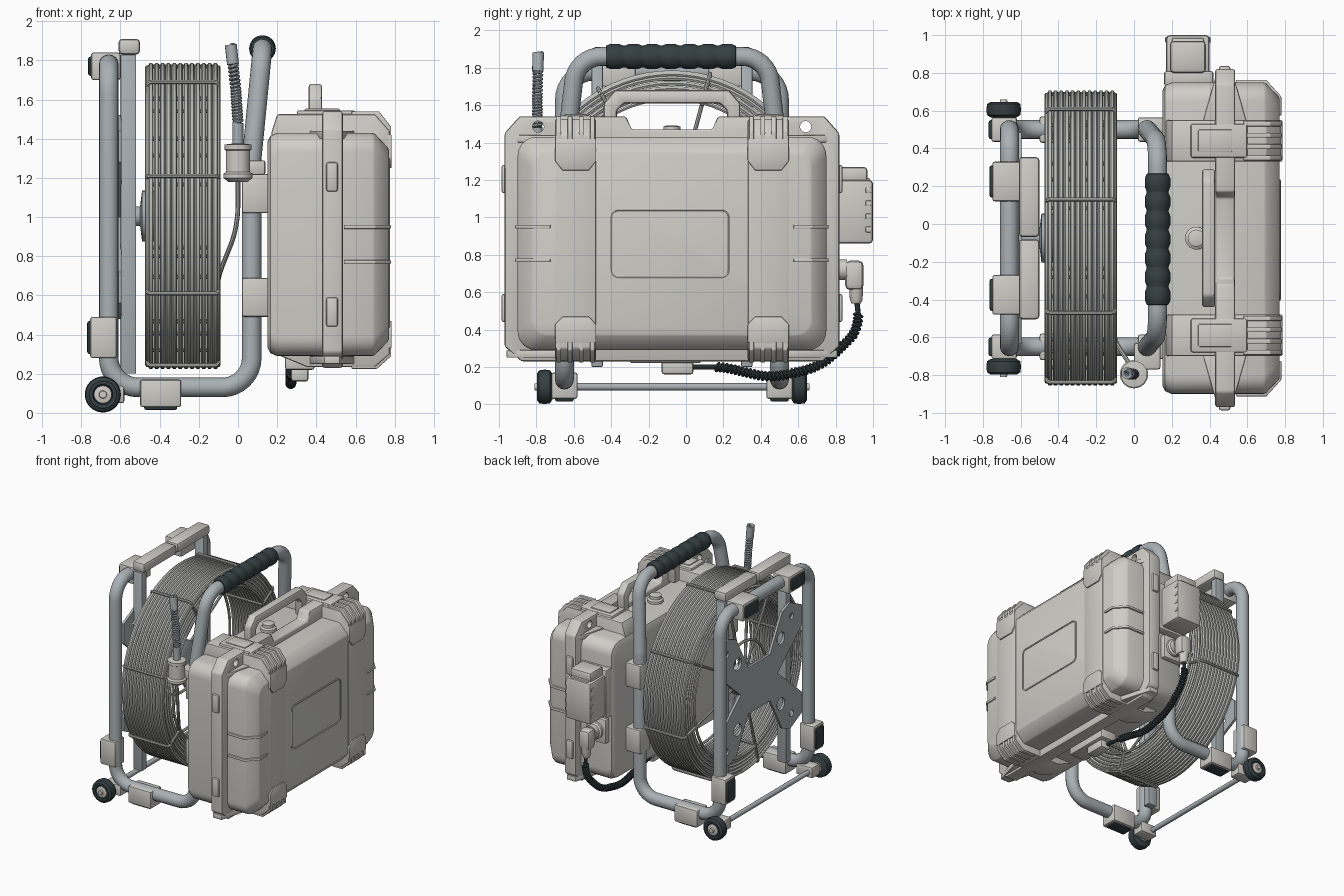
import bpy, bmesh, math
from mathutils import Vector as V

if "Cube" in bpy.data.objects:
    bpy.data.objects.remove(bpy.data.objects["Cube"])
pi = math.pi

def mat(name, c):
    m = bpy.data.materials.new(name)
    m.diffuse_color = (*c, 1)
    m.use_nodes = True
    m.node_tree.nodes["Principled BSDF"].inputs["Base Color"].default_value = m.diffuse_color
    return m
SHELL = mat("shell_grey", (0.62, 0.61, 0.57))
STEEL = mat("steel_grey", (0.40, 0.44, 0.46))
WIRE = mat("wire_grey", (0.50, 0.50, 0.48))
DARK = mat("rubber_dark", (0.035, 0.05, 0.055))
CY = -0.075                                   # symmetry plane of the model in y
SIDES = (-0.65, 0.50)                         # y of the two frame sides

def flip(y): return 2 * CY - y
def at(axis, u, v, h):
    return V({'x': (h, u, v), 'y': (u, h, v), 'z': (u, v, h)}[axis])

def add(name, me, m):
    ob = bpy.data.objects.new(name, me)
    bpy.context.collection.objects.link(ob)
    me.materials.clear()
    me.materials.append(m)
    return ob

def loft(name, rings, m=SHELL, bevel=0, seg=2):
    bm = bmesh.new()
    vs = [[bm.verts.new(p) for p in r] for r in rings]
    n = len(vs[0])
    for a, b in zip(vs, vs[1:]):
        for i in range(n):
            bm.faces.new((a[i], a[(i + 1) % n], b[(i + 1) % n], b[i]))
    bm.faces.new(vs[0][::-1]); bm.faces.new(vs[-1])
    bmesh.ops.recalc_face_normals(bm, faces=bm.faces)
    if bevel:
        es = [e for e in bm.edges if e.calc_face_angle(0) > 0.4]
        bmesh.ops.bevel(bm, geom=es, offset=bevel, segments=seg, affect='EDGES', profile=0.5, clamp_overlap=True)
    me = bpy.data.meshes.new(name)
    bm.to_mesh(me); bm.free()
    return add(name, me, m)

def prism(name, pts, axis, a, b, m=SHELL, bevel=0):
    return loft(name, [[at(axis, u, v, h) for u, v in pts] for h in (a, b)], m, bevel)

def box(name, x0, x1, y0, y1, z0, z1, m=SHELL, bevel=0.012):
    return prism(name, [(x0, y0), (x1, y0), (x1, y1), (x0, y1)], 'z', z0, z1, m, bevel)

def lathe(name, prof, axis, u, v, m=SHELL, n=32):
    return loft(name, [[at(axis, u + r * math.cos(2 * pi * i / n), v + r * math.sin(2 * pi * i / n), h)
                        for i in range(n)] for r, h in prof], m)

def rrect(x, inset, r, n=6):
    y0, y1, z0, z1 = -0.90 + inset, 0.75 - inset, 0.29 + inset, 1.43 - inset
    return [V((x, cy + r * math.cos(a + k * pi / 2 / n), cz + r * math.sin(a + k * pi / 2 / n)))
            for cy, cz, a in ((y1 - r, z1 - r, 0), (y0 + r, z1 - r, pi / 2), (y0 + r, z0 + r, pi), (y1 - r, z0 + r, 1.5 * pi))
            for k in range(n + 1)]

def fillet(pts, r, closed=False, n=8):
    out, pts = [], [V(p) for p in pts]
    for i, p in enumerate(pts):
        if not closed and i in (0, len(pts) - 1):
            out.append(p); continue
        a, b = pts[i - 1], pts[(i + 1) % len(pts)]
        d1, d2 = (a - p).normalized(), (b - p).normalized()
        t = min(r / math.tan(max(d1.angle(d2), .01) / 2), 0.48 * (a - p).length, 0.48 * (b - p).length)
        s, e = p + d1 * t, p + d2 * t
        w = math.sin(d1.angle(d2) / 2)        # rational quadratic arc
        for k in range(n + 1):
            q = k / n
            c = ((1 - q) ** 2, 2 * w * q * (1 - q), q * q)
            out.append((s * c[0] + p * c[1] + e * c[2]) / sum(c))
    return out

def wires(name, paths, r, m, closed=False, res=2):
    cu = bpy.data.curves.new(name, 'CURVE')
    cu.dimensions = '3D'; cu.bevel_depth = r; cu.bevel_resolution = res; cu.use_fill_caps = True
    for p in paths:
        s = cu.splines.new('POLY')
        s.points.add(len(p) - 1)
        for q, c in zip(s.points, p): q.co = (*c, 1)
        s.use_cyclic_u = closed
    ob = bpy.data.objects.new(name, cu)
    me = bpy.data.meshes.new_from_object(ob)
    bpy.data.objects.remove(ob)
    return add(name, me, m)

def helix(name, path, side, R, r, turns, m, n=9):
    pts, N = [], turns * n
    for k in range(N + 1):
        f = k / N * (len(path) - 1)
        i = min(int(f), len(path) - 2)
        d = path[i + 1] - path[i]
        nrm = d.cross(side).normalized()
        a = 2 * pi * k / n
        pts.append(path[i] + d * (f - i) + side * R * math.cos(a) + nrm * R * math.sin(a))
    return wires(name, [pts], r, m, res=1)

def drill(ob, name, holes, x0, x1):
    for i, (y, z, r) in enumerate(holes):
        c = lathe(f"{name}_{i}", [(r, x0), (r, x1)], 'x', y, z, n=24)
        c.hide_render = True; c.hide_viewport = False; c.display_type = 'WIRE'
        md = ob.modifiers.new("hole", 'BOOLEAN'); md.operation = 'DIFFERENCE'; md.object = c; md.solver = 'EXACT'
    bpy.context.view_layer.update()           # bake the holes and drop the cutters
    me = bpy.data.meshes.new_from_object(ob.evaluated_get(bpy.context.evaluated_depsgraph_get()))
    cutters = [md.object for md in ob.modifiers]
    ob.modifiers.clear(); ob.data = me
    for c in cutters: bpy.data.objects.remove(c)

# Tubular frame: one closed loop
half = [(-0.66, -0.65, 1.78), (-0.66, -0.65, 0.13), (0.07, -0.65, 0.13), (0.07, -0.65, 1.3), (0.125, -0.585, 1.86)]
loop = half + [(x, flip(y), z) for x, y, z in reversed(half)]
wires("frame_tube", [fillet(loop, 0.15, True)], 0.05, STEEL, True, 6)
prof = [(0.045, -0.43)]
for i in range(7):
    y = -0.43 + i * 0.1
    prof += [(0.058, y + 0.003), (0.067, y + 0.025), (0.068, y + 0.07), (0.058, y + 0.095)]
lathe("handle_grip", prof + [(0.045, 0.27)], 'y', 0.125, 1.86, DARK)

# Clamps, rubber pads and wheels on both sides
for i, y in enumerate(SIDES):
    box(f"floor_clamp_{i}", -0.50, -0.29, y - 0.07, y + 0.07, 0.03, 0.17)
    box(f"floor_pad_{i}", -0.48, -0.31, y - 0.05, y + 0.05, 0.015, 0.04, DARK)
    box(f"rear_low_clamp_{i}", -0.755, -0.62, y - 0.065, y + 0.065, 0.28, 0.49)
    box(f"rear_low_pad_{i}", -0.77, -0.74, y - 0.05, y + 0.05, 0.30, 0.47, DARK)
    for j, z in enumerate((0.49, 1.02)):
        box(f"case_clamp_{i}_{j}", 0.02, 0.16, y - 0.065, y + 0.065, z, z + 0.2)
    yt = CY + (-0.30 if i == 0 else 0.30)
    box(f"rear_top_clamp_{i}", -0.75, -0.60, yt - 0.105, yt + 0.105, 1.70, 1.84)
    box(f"rear_top_pad_{i}", -0.765, -0.73, yt - 0.085, yt + 0.085, 1.72, 1.82, DARK)
    s = -1 if i == 0 else 1
    yw = CY + s * 0.64
    lathe(f"wheel_tyre_{i}", [(0.07, yw), (0.088, yw + s * .012), (0.092, yw + s * .04), (0.088, yw + s * .07),
          (0.07, yw + s * .082), (0.052, yw + s * .08), (0.048, yw + s * .065)], 'y', -0.69, 0.094, DARK)
    lathe(f"wheel_hub_{i}", [(0.045, yw - s * .01), (0.045, yw + s * .075), (0.02, yw + s * .08), (0.018, yw + s * .095)], 'y', -0.69, 0.094)
    box(f"axle_bracket_{i}", -0.73, -0.58, y - 0.05, y + 0.05, 0.05, 0.14)
lathe("axle_rod", [(0.02, -0.76), (0.02, 0.61)], 'y', -0.69, 0.094, STEEL, 16)

# Rear posts, top pads and spider plate
for i, s in enumerate((-1, 1)):
    y = CY + s * 0.40
    box(f"rear_post_{i}", -0.60, -0.52, y - 0.03, y + 0.03, 0.20, 1.83, STEEL, 0.006)
    y0, y1 = sorted((CY + s * 0.006, CY + s * 0.43))
    box(f"top_pad_{i}", -0.61, -0.50, y0, y1, 1.83, 1.91, SHELL, 0.02)
quad = [(0.56, 0.28), (0.56, 0.44), (0.40, 0.52), (0.30, 0.48), (0.14, 0.19)]
top = quad + [(-y, z) for y, z in reversed(quad)] + [(-0.24, 0)]
sp = [(CY + y, 1.0 + z) for y, z in top + [(-y, -z) for y, z in top]]
plate = prism("spider_plate", sp, 'x', -0.615, -0.595, STEEL)
drill(plate, "plate_cut", [(CY + a * y, 1 + b * z, r) for a in (-1, 1) for b in (-1, 1)
      for y, z, r in ((0.28, 0.27, 0.05), (0.42, 0.40, 0.025))], -0.7, -0.5)

# Cable reel: coils, wire cage, hub
def ring(x, r, n=72):
    return [V((x, CY + r * math.cos(2 * pi * k / n), 1.005 + r * math.sin(2 * pi * k / n))) for k in range(n)]
wires("cable_coils", [ring(-0.445 + i * 0.03, 0.768 - j * 0.028) for i in range(12) for j in range(5)], 0.0145, WIRE, True, 1)
wires("cage_rings", [ring(x, r) for x in (-0.463, -0.10) for r in (0.76, 0.63)] + [ring(-0.463, 0.30)], 0.011, WIRE, True, 1)
bars = []
for k in range(8):
    a = math.radians(75 + 45 * k)
    bars.append(fillet([(x, CY + r * math.cos(a), 1.005 + r * math.sin(a)) for x, r in
                ((-0.463, 0.1), (-0.463, 0.79), (-0.10, 0.79), (-0.10, 0.62), (-0.463, 0.62))], 0.02, n=4))
wires("cage_bars", bars, 0.011, WIRE, res=2)
lathe("reel_hub", [(0.05, -0.60), (0.05, -0.50), (0.13, -0.49), (0.13, -0.43), (0.08, -0.41)], 'x', CY, 1.005, STEEL)

# Carrying case: shells, flange, raised latch bands
loft("case_base", [rrect(0.15, 0.045, .1), rrect(0.165, 0.015, .1), rrect(0.20, 0, .1), rrect(0.50, 0, .1)])
loft("case_lid", [rrect(0.48, 0, .1), rrect(0.685, 0, .1), rrect(0.70, 0.006, .1), rrect(0.765, 0.075, .08), rrect(0.77, 0.085, .08)])
fl = [(-0.97, 0.31), (-0.97, 1.45), (-0.89, 1.54), (-0.32, 1.54), (-0.29, 1.47)]
fl += [(flip(y), z) for y, z in reversed(fl)] + [(0.73, 0.23), (-0.88, 0.23)]
flange = prism("case_flange", fl, 'x', 0.43, 0.535, SHELL, 0.012)
drill(flange, "flange_cut", [(-0.79, 1.485, 0.03), (flip(-0.79), 1.485, 0.03)], 0.3, 0.7)
band = [(0.17, 1.43), (0.2, 1.525), (0.70, 1.525), (0.775, 1.44), (0.775, 0.30), (0.70, 0.235), (0.35, 0.235), (0.17, 0.31)]
def pair(y0, y1): return ((y0, y1), (flip(y1), flip(y0)))
for i, (a, b) in enumerate(pair(-0.70, -0.48)):
    prism(f"latch_band_{i}", band, 'y', a, b, SHELL, 0.01)
    for k in range(4):
        y = a + 0.02 + k * (b - a - 0.04) / 3
        prism(f"latch_rib_{i}_{k}", [(0.58, 1.50), (0.58, 1.54), (0.72, 1.54), (0.782, 1.46), (0.782, 1.34), (0.74, 1.34)],
              'y', y - 0.013, y + 0.013, SHELL, 0.004)
        prism(f"hinge_rib_{i}_{k}", [(0.58, 0.26), (0.58, 0.225), (0.71, 0.225), (0.782, 0.29), (0.782, 0.40), (0.74, 0.40)],
              'y', y - 0.013, y + 0.013, SHELL, 0.004)
    for nm, z0, z1 in (("upper", 1.42, 1.25), ("lower", 0.33, 0.47)):
        zk = z1 + (z0 - z1) * 0.3
        prism(f"latch_pad_{nm}_{i}", [(a, z0), (b, z0), (b, zk), (b - .04, z1), (a + .04, z1), (a, zk)], 'x', 0.75, 0.785, SHELL, 0.006)
    box(f"latch_top_{i}", 0.30, 0.60, a + 0.02, b - 0.02, 1.50, 1.545)
    box(f"latch_lever_{i}", 0.34, 0.52, a + 0.05, b - 0.05, 1.53, 1.553, SHELL, 0.006)
for i, s in enumerate((-1, 1)):
    for j, z in enumerate((0.77, 0.95)):          # corner ribs
        prism(f"corner_rib_{i}_{j}", [(x, CY + s * y) for x, y in ((0.54, 0.838), (0.70, 0.838), (0.78, 0.75), (0.78, 0.65), (0.54, 0.65))],
              'z', z - 0.01, z + 0.01, SHELL, 0.004)
    for j, z in enumerate((0.44, 1.13)):          # side catches
        y = CY + s * 0.89
        box(f"side_catch_{i}_{j}", 0.45, 0.51, y - 0.022, y + 0.022, z, z + 0.15)
    for k in range(2):                            # tapered flange gussets
        prism(f"gusset_{i}_{k}", [(0.36, CY + s * 0.60), (0.44, CY + s * 0.885), (0.52, CY + s * 0.885), (0.60, CY + s * 0.60)],
              'z', (1.40, 0.25)[k], (1.44, 0.29)[k], SHELL, 0.006)
# Raised outline on the lid
c = [(0.77, y, z) for y, z in ((-0.40, 0.68), (0.23, 0.68), (0.23, 1.04), (-0.40, 1.04))]
wires("label_outline", [fillet(c, 0.04, True)], 0.007, SHELL, True, 1)

# Case handle and pressure valve
hp = [(-.44, 1.45), (-.44, 1.61), (-.38, 1.68), (.23, 1.68), (.29, 1.61), (.29, 1.45), (.22, 1.45), (.22, 1.57),
      (.18, 1.61), (-.33, 1.61), (-.37, 1.57), (-.37, 1.45)]
prism("case_handle", hp, 'x', 0.36, 0.43, SHELL, 0.015)
lathe("pressure_valve", [(0.06, 1.41), (0.06, 1.45), (0.045, 1.46), (0.045, 1.485), (0.03, 1.49)], 'z', 0.33, CY)

# Battery, power plug and coiled lead on the +y side
box("battery_mount", 0.16, 0.42, 0.73, 0.81, 0.84, 1.24)
box("battery_body", 0.17, 0.40, 0.79, 1.0, 0.86, 1.20, SHELL, 0.02)
box("battery_cap", 0.19, 0.38, 0.80, 0.97, 1.18, 1.27, SHELL, 0.02)
box("battery_face", 0.20, 0.37, 0.85, 0.985, 0.90, 1.21, SHELL, 0.01)
for k in range(4):
    box(f"battery_rib_{k}", 0.165, 0.405, 0.96, 0.99, 0.92 + k * 0.07, 0.95 + k * 0.07, SHELL, 0.005)
box("socket_plate", 0.18, 0.36, 0.73, 0.79, 0.62, 0.82)
lathe("socket_collar", [(0.07, 0.74), (0.07, 0.81), (0.055, 0.82), (0.055, 0.86)], 'y', 0.27, 0.72)
box("plug_elbow", 0.22, 0.32, 0.85, 0.95, 0.61, 0.77, SHELL, 0.03)
lathe("plug_nose", [(0.038, 0.64), (0.034, 0.56), (0.025, 0.54)], 'z', 0.27, 0.91)
lead = fillet([(0.27, .91, .58), (0.27, .93, .40), (0.27, .72, .20), (0.27, .45, .14), (0.27, .2, .20), (0.30, .02, .20)], 0.35)
wires("lead_core", [lead], 0.014, DARK)
core = [p for p in lead if p.y > 0.12 and p.z < 0.52]
even = [core[0]]
for p in core[1:]:                                # resample evenly for the coil
    while (p - even[-1]).length > 0.03: even.append(even[-1] + (p - even[-1]).normalized() * 0.03)
helix("lead_coil", even, V((1, 0, 0)), 0.02, 0.009, 44, DARK)
box("bottom_plug", 0.27, 0.36, -0.13, 0.04, 0.16, 0.24, SHELL, 0.015)
box("bottom_socket", 0.24, 0.39, -0.30, 0.08, 0.22, 0.31)

# Inspection head in its holder on the -y side
lathe("head_holder", [(0.05, 1.18), (0.075, 1.20), (0.075, 1.22), (0.062, 1.23), (0.062, 1.34), (0.07, 1.345),
      (0.07, 1.37), (0.03, 1.375)], 'z', 0.0, -0.795)
box("holder_arm", 0.0, 0.14, -0.77, -0.63, 1.215, 1.29)
path = [V(p) for p in ((0, -.795, 1.33), (0, -.795, 1.48), (-0.012, -.795, 1.66), (-0.037, -.79, 1.88))]
wires("head_neck", [path[:2]], 0.028, STEEL, res=4)
wires("head_flex", [path[1:]], 0.02, DARK, res=3)
helix("head_spring", path[1:], V((0, 1, 0)), 0.021, 0.009, 22, STEEL)
wires("head_tip", [[path[2].lerp(path[3], .55), path[3]]], 0.031, STEEL, res=4)
wires("push_rod", [fillet([(0, -.795, 1.2), (0.0, -.78, 0.95), (-0.10, -.62, 0.70), (-0.13, -.30, 0.36)], 0.4)], 0.012, WIRE)

bpy.ops.object.select_all(action='DESELECT')
for o in bpy.data.objects:
    o.select_set(True)
    bpy.context.view_layer.objects.active = o
bpy.ops.object.shade_smooth_by_angle(angle=math.radians(35))
